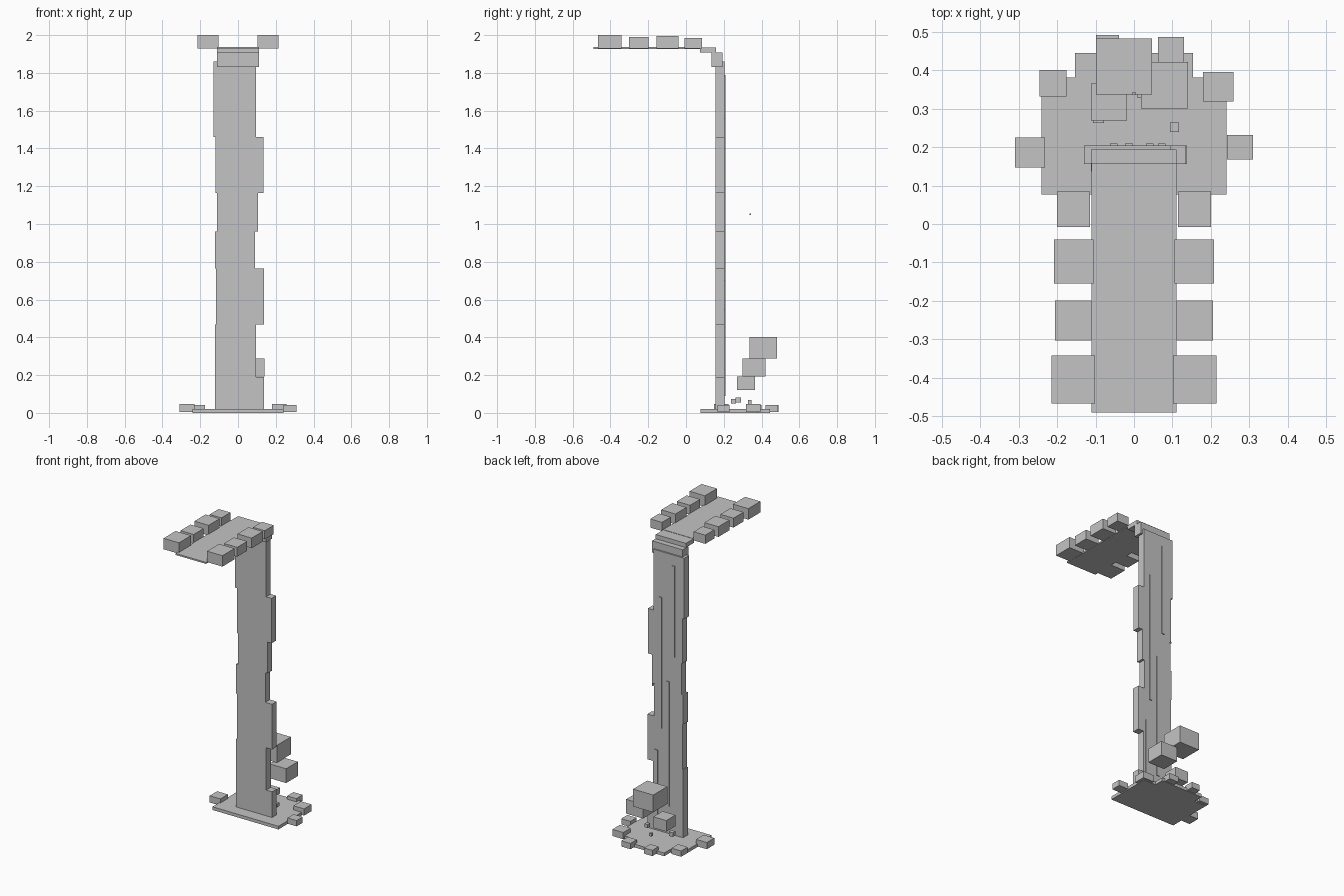
import bpy

grey = bpy.data.materials.new("stone_grey")
grey.diffuse_color = (0.55, 0.55, 0.55, 1)


def box(name, x, y, z):
    """Axis-aligned box from (min, max) ranges."""
    (x0, x1), (y0, y1), (z0, z1) = x, y, z
    v = [(a, b, c) for c in (z0, z1) for a, b in ((x0, y0), (x1, y0), (x1, y1), (x0, y1))]
    f = [(3, 2, 1, 0), (4, 5, 6, 7)] + [(i, (i + 1) % 4, (i + 1) % 4 + 4, i + 4) for i in range(4)]
    me = bpy.data.meshes.new(name)
    me.from_pydata(v, [], f)
    me.materials.append(grey)
    ob = bpy.data.objects.new(name, me)
    bpy.context.collection.objects.link(ob)
    return ob


# upper stream and the stepped lip it spills over
box("upper_stream", (-.11, .11), (-.49, .08), (1.927, 1.937))
box("lip_upper", (-.11, .11), (.073, .158), (1.907, 1.935))
box("lip_lower", (-.112, .11), (.136, .194), (1.83, 1.907))

# bank stones in mirrored pairs: inner x, outer x, y range, top
for xi, xo, y0, y1, top in [(.115, .2, -.008, .085, 1.985), (.105, .208, -.155, -.04, 1.995),
                            (.11, .206, -.303, -.199, 1.99), (.102, .214, -.467, -.342, 2.0)]:
    box("bank_stone_right", (xi, xo), (y0, y1), (1.928, top))
    box("bank_stone_left", (-xo, -xi), (y0, y1), (1.928, top))

# falling water, stacked segments of uneven width: x range, z range
for x0, x1, z0, z1 in [(-.13, .095, 1.46, 1.86), (-.118, .135, 1.165, 1.46),
                       (-.111, .106, .96, 1.165), (-.122, .09, .765, .96),
                       (-.116, .138, .468, .765), (-.122, .096, .19, .468),
                       (-.122, .138, .01, .19)]:
    box("fall_segment", (x0, x1), (.156, .204), (z0, z1))

# thin streaks on the back of the fall
for x, z0, z1 in [(-.053, 1.19, 1.79), (-.013, .2, 1.02), (.041, .7, 1.56), (.072, .09, .55)]:
    box("fall_streak", (x - .01, x + .01), (.2, .209), (z0, z1))

# pool
box("pool", (-.24, .24), (.077, .381), (0, .021))
box("pool_back", (-.153, .153), (.37, .444), (0, .021))

# stones around the pool
for x, y, top in [((-.309, -.231), (.147, .225), .048), ((.242, .309), (.168, .231), .042),
                  ((-.245, -.175), (.332, .4), .042), ((.18, .258), (.318, .395), .048),
                  ((-.099, -.039), (.425, .491), .042), ((.063, .13), (.42, .486), .042)]:
    box("pool_stone", x, y, (.004, top))

# rising mist blocks
box("mist_low", (-.112, -.018), (.269, .365), (.12, .193))
box("mist_middle", (.018, .14), (.3, .421), (.193, .287))
box("mist_high", (-.099, .047), (.336, .482), (.288, .402))

# splash drops
for x, y, z in [((.094, .117), (.239, .264), (.05, .073)), ((-.107, -.078), (.262, .29), (.055, .082)),
                ((.008, .026), (.329, .347), (.048, .068)), ((-.004, .004), (.335, .343), (1.048, 1.056))]:
    box("splash_drop", x, y, z)
